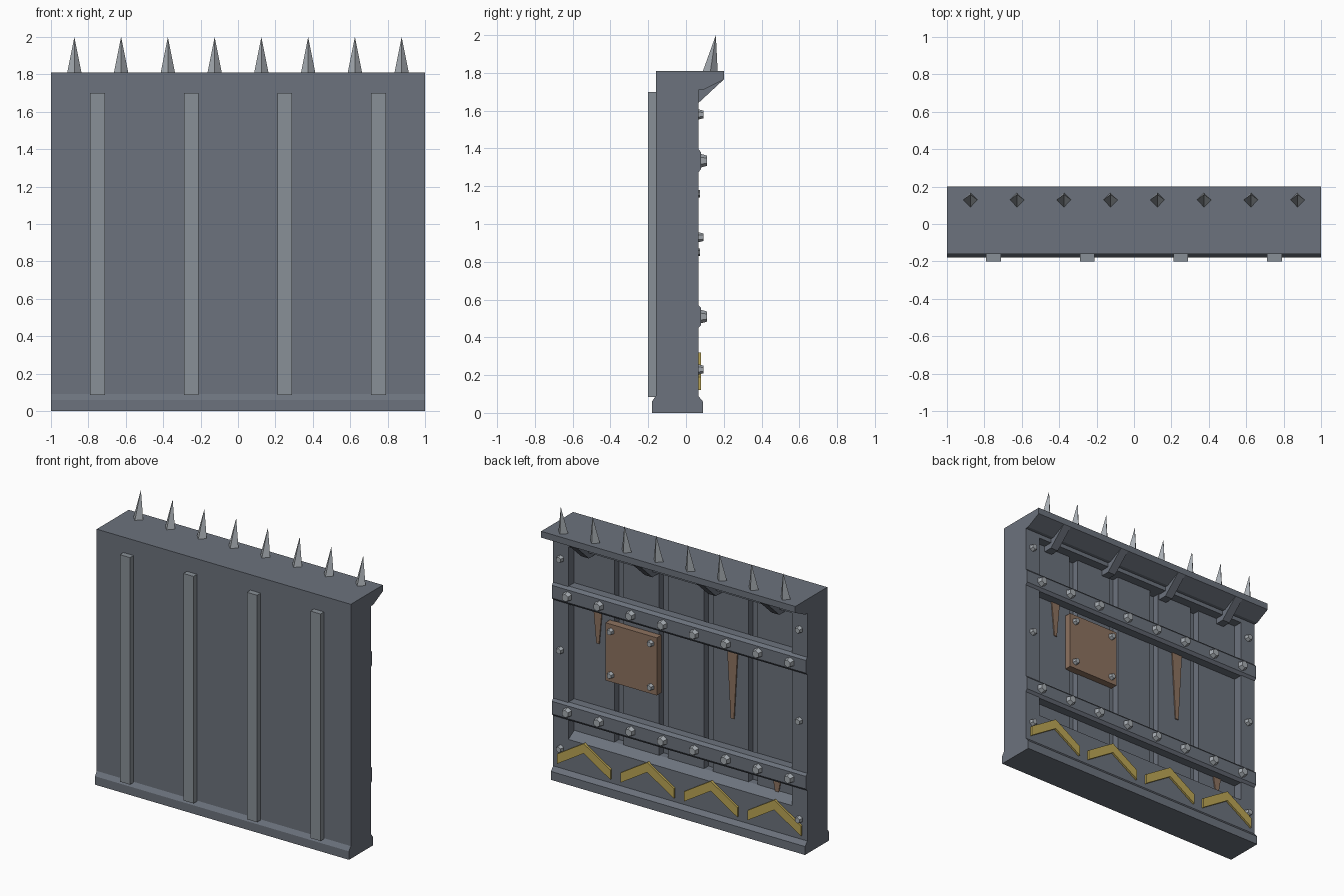
import bpy, bmesh, math
from mathutils import Vector, Matrix

if "Cube" in bpy.data.objects:
    bpy.data.objects.remove(bpy.data.objects["Cube"])


def mat(name, c):
    m = bpy.data.materials.new(name)
    m.diffuse_color = (*c, 1)
    m.use_nodes = True
    m.node_tree.nodes["Principled BSDF"].inputs["Base Color"].default_value = m.diffuse_color
    return m


STEEL = mat("dark_steel", (0.15, 0.17, 0.205))
RIB = mat("worn_steel", (0.25, 0.28, 0.31))
BOLT = mat("bright_steel", (0.38, 0.41, 0.44))
RUST = mat("rust", (0.27, 0.17, 0.115))
YELLOW = mat("hazard_yellow", (0.50, 0.38, 0.09))


def finish(name, bm, m):
    bmesh.ops.recalc_face_normals(bm, faces=bm.faces)
    me = bpy.data.meshes.new(name)
    bm.to_mesh(me)
    bm.free()
    o = bpy.data.objects.new(name, me)
    bpy.context.collection.objects.link(o)
    me.materials.append(m)
    return o


def prism(name, pts, direction, m):
    """Closed outline swept along a direction."""
    bm = bmesh.new()
    f = bm.faces.new([bm.verts.new(p) for p in pts])
    r = bmesh.ops.extrude_face_region(bm, geom=[f])
    vs = [v for v in r["geom"] if isinstance(v, bmesh.types.BMVert)]
    bmesh.ops.translate(bm, verts=vs, vec=Vector(direction))
    return finish(name, bm, m)


def side_prism(name, yz, x0, x1, m):
    return prism(name, [(x0, y, z) for y, z in yz], (x1 - x0, 0, 0), m)


def back_prism(name, xz, y0, y1, m):
    return prism(name, [(x, y0, z) for x, z in xz], (0, y1 - y0, 0), m)


def box(name, x0, x1, y0, y1, z0, z1, m):
    return back_prism(name, [(x0, z0), (x1, z0), (x1, z1), (x0, z1)], y0, y1, m)


def bolt(name, x, y, z, r, h):
    bm = bmesh.new()
    bmesh.ops.create_cone(bm, cap_ends=True, segments=6, radius1=r, radius2=r * 0.72, depth=h,
                          matrix=Matrix.Translation((x, y + h / 2, z)) @ Matrix.Rotation(-math.pi / 2, 4, 'X'))
    return finish(name, bm, BOLT)


# Wall body with flared foot and overhanging ledge
body = side_prism("wall_body", [(-.18, 0), (.09, 0), (.09, .06), (.065, .09), (.065, 1.71), (.09, 1.71),
                                (.2, 1.765), (.2, 1.81), (-.16, 1.81), (-.16, .09), (-.18, .06)], -1, 1, STEEL)

# Recess in the back, with a sloped sill
cutter = side_prism("recess_cutter", [(.1, .31), (.065, .31), (.0, .35), (-.05, .35), (-.05, 1.68), (.1, 1.68)],
                    -.88, .88, STEEL)
cutter.hide_render = True
cutter.hide_viewport = True
b = body.modifiers.new("recess", 'BOOLEAN')
b.object = cutter
b.operation = 'DIFFERENCE'
b.solver = 'EXACT'
dg = bpy.context.evaluated_depsgraph_get()
me = bpy.data.meshes.new_from_object(body.evaluated_get(dg))
body.modifiers.clear()
body.data = me
bpy.data.objects.remove(cutter)

# Upright panels inside the recess
for i in range(5):
    c = (i - 2) * .352
    x0 = -.885 if i == 0 else c - .141
    x1 = .885 if i == 4 else c + .141
    box("recess_panel", x0, x1, -.06, .0, .34, 1.69, STEEL)

# Front ribs, ledge brackets and chevrons on a half-unit spacing
for x in (-.75, -.25, .25, .75):
    box("front_rib", x - .04, x + .04, -.2, -.15, .085, 1.70, RIB)
    side_prism("ledge_bracket", [(-.02, 1.64), (.065, 1.64), (.2, 1.765), (.09, 1.73), (-.02, 1.73)],
               x - .03, x + .03, STEEL)
    back_prism("hazard_chevron", [(x + a, z) for a, z in
                                  [(-.21, .12), (0, .25), (.21, .12), (.21, .19), (0, .32), (-.21, .19)]],
               .06, .08, YELLOW)

# Cross beams with chamfered edges
for z in (1.335, .51):
    side_prism("cross_beam", [(.0, z - .065), (.062, z - .065), (.08, z - .045), (.08, z + .045),
                              (.062, z + .065), (.0, z + .065)], -1, 1, STEEL)

# Beam bolts and leaning spikes
for i in range(8):
    x = -.875 + .25 * i
    for z in (1.335, .51):
        bolt("beam_bolt", x, .075, z, .037, .037)
    bm = bmesh.new()
    base = [bm.verts.new(p) for p in [(x - .04, .128, 1.80), (x, .086, 1.80), (x + .04, .128, 1.80), (x, .168, 1.80)]]
    tip = bm.verts.new((x, .158, 2.0))
    bm.faces.new(base)
    for k in range(4):
        bm.faces.new((base[k], base[(k + 1) % 4], tip))
    finish("spike", bm, BOLT)

# Post bolts
for s in (-1, 1):
    for z in (1.58, .93, .23):
        bolt("post_bolt", s * .94, .06, z, .028, .032)

# Rusty patch plate with corner bolts
box("patch_plate", .195, .60, -.005, .05, .80, 1.21, RUST)
for x in (.24, .555):
    for z in (.85, 1.16):
        bolt("patch_bolt", x, .045, z, .026, .03)

# Rust streaks running down from the beams
for x, w, z1, z0 in ((.69, .035, 1.28, 1.02), (-.37, .042, 1.28, .77), (-.72, .035, .46, .325)):
    back_prism("rust_streak", [(x - w, z1), (x + w, z1), (x + w * .3, z0), (x - w * .3, z0)], -.005, .008, RUST)
